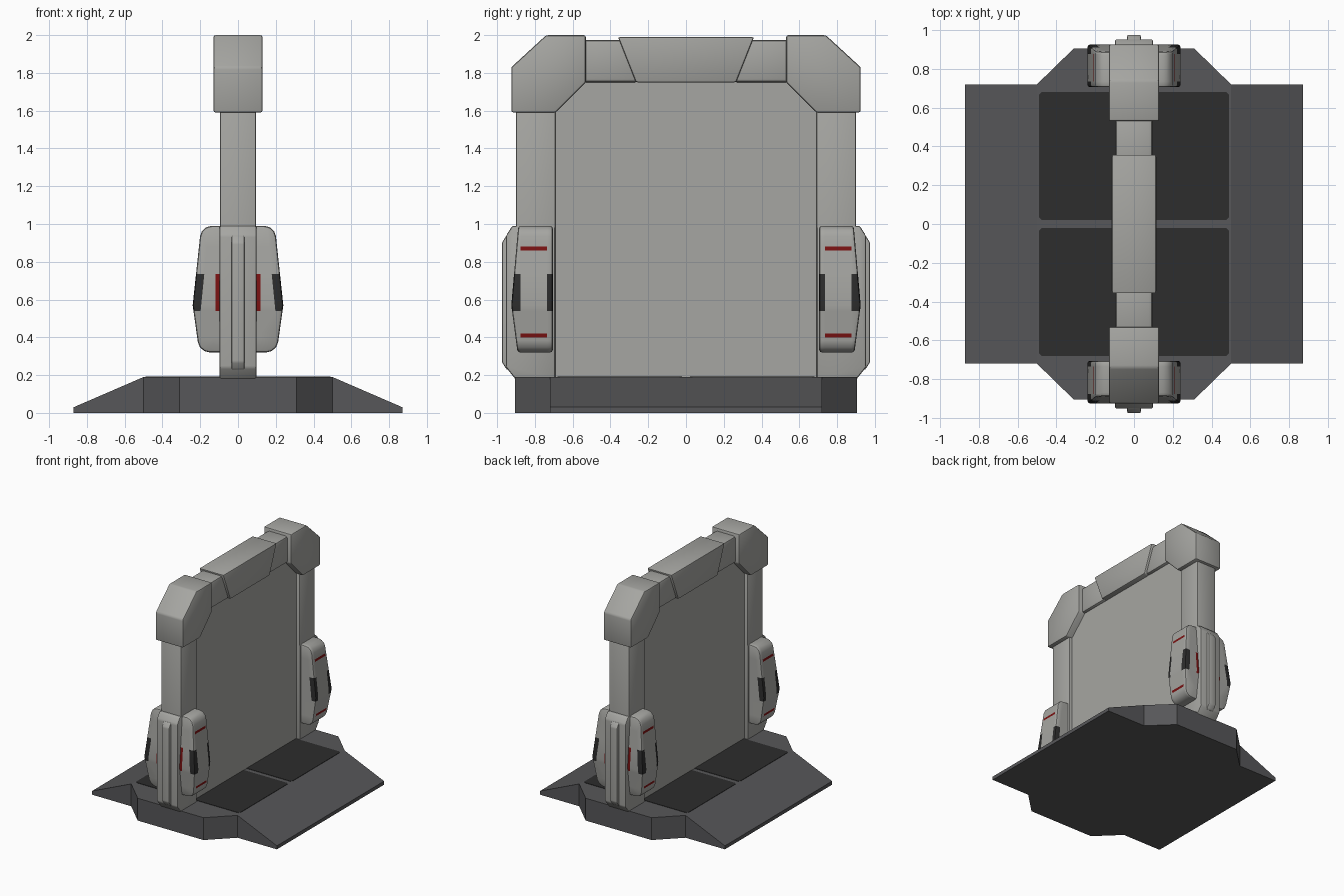
import bpy, bmesh, math
from mathutils import Vector

if "Cube" in bpy.data.objects:
    bpy.data.objects.remove(bpy.data.objects["Cube"])


def material(name, rgb):
    m = bpy.data.materials.new(name)
    m.diffuse_color = (*rgb, 1)
    m.use_nodes = True
    m.node_tree.nodes["Principled BSDF"].inputs["Base Color"].default_value = m.diffuse_color
    return m


GREY = material("light grey", (0.38, 0.38, 0.36))
DARK = material("dark grey", (0.095, 0.095, 0.1))
BLACK = material("black", (0.026, 0.026, 0.026))
RED = material("red", (0.2, 0.006, 0.006))


def finish(bm, name, mats, sx=1, sy=1):
    """Turn a bmesh into an object, optionally mirrored in x or y."""
    bm = bm.copy()
    for v in bm.verts:
        v.co.x *= sx
        v.co.y *= sy
    bmesh.ops.recalc_face_normals(bm, faces=bm.faces)
    me = bpy.data.meshes.new(name)
    bm.to_mesh(me)
    bm.free()
    for m in mats:
        me.materials.append(m)
    me.shade_smooth()
    me.set_sharp_from_angle(angle=math.radians(35))
    ob = bpy.data.objects.new(name, me)
    bpy.context.collection.objects.link(ob)


def prism(profile, axis, lo, hi, bevel=0.0):
    """Extrude a closed profile along an axis (0 = x, 1 = y, 2 = z)."""
    bm = bmesh.new()
    rings = []
    for d in (lo, hi):
        ring = []
        for p in profile:
            c = list(p)
            c.insert(axis, d)
            ring.append(bm.verts.new(c))
        rings.append(ring)
    a, b = rings
    n = len(a)
    bm.faces.new(a)
    bm.faces.new(b[::-1])
    for i in range(n):
        bm.faces.new((a[i], b[i], b[(i + 1) % n], a[(i + 1) % n]))
    bmesh.ops.recalc_face_normals(bm, faces=bm.faces)
    if bevel:
        bmesh.ops.bevel(bm, geom=bm.edges[:], offset=bevel, segments=2,
                        profile=0.5, affect='EDGES', clamp_overlap=True)
    return bm


def rect(a0, a1, b0, b1):
    return [(a0, b0), (a1, b0), (a1, b1), (a0, b1)]


# Base: octagonal middle with a ramp on each side
octagon = [(0.5, -0.72), (0.5, 0.72), (0.31, 0.905), (-0.31, 0.905),
           (-0.5, 0.72), (-0.5, -0.72), (-0.31, -0.905), (0.31, -0.905)]
finish(prism(octagon, 2, 0, 0.19), "base_platform", [DARK])
ramp = prism([(0.5, 0), (0.87, 0), (0.87, 0.03), (0.5, 0.19)], 1, -0.72, 0.72)
for s, side in ((1, "right"), (-1, "left")):
    finish(ramp, "ramp_" + side, [DARK], sx=s)

# Floor pads
c = 0.015
pad = [(-0.49 + c, 0.02), (0.49 - c, 0.02), (0.49, 0.02 + c), (0.49, 0.68 - c),
       (0.49 - c, 0.68), (-0.49 + c, 0.68), (-0.49, 0.68 - c), (-0.49, 0.02 + c)]
pad_bm = prism(pad, 2, 0.186, 0.193)

# Central panel filling the gate
panel = [(-0.69, 0.18), (0.69, 0.18), (0.69, 1.6), (0.53, 1.76),
         (-0.53, 1.76), (-0.69, 1.6)]
finish(prism(panel, 0, -0.068, 0.068), "gate_panel", [GREY])

# Top beam
beam = [(-0.265, 1.75), (0.265, 1.75), (0.36, 1.99), (-0.36, 1.99)]
finish(prism(beam, 0, -0.115, 0.115, 0.01), "top_beam", [GREY])

# Uprights, corner caps and lower guards
post_bm = prism(rect(-0.095, 0.095, 0.69, 0.9), 2, 0.18, 1.62, 0.008)
link_bm = prism(rect(-0.095, 0.095, 1.75, 1.975), 1, 0.25, 0.56, 0.02)
cap_bm = prism([(0.925, 1.59), (0.925, 1.83), (0.74, 2.0), (0.53, 2.0),
                (0.53, 1.75), (0.69, 1.59)], 0, -0.13, 0.13, 0.012)
guard_bm = prism([(0.692, 0.175), (0.9, 0.175), (0.952, 0.24), (0.952, 0.94),
                  (0.92, 0.99), (0.692, 0.99)], 0, -0.098, 0.098, 0.01)
ridge_bm = prism([(0.9, 0.22), (0.95, 0.23), (0.975, 0.27), (0.975, 0.9),
                  (0.95, 0.94), (0.9, 0.94)], 0, -0.035, 0.035, 0.008)


def make_pod():
    """Side pod lofted through three levels, rounded, then cut for its details."""
    bm = bmesh.new()
    rings = [[bm.verts.new(p + (z,)) for p in rect(0.09, x, 0.705, y)]
             for z, x, y in ((0.32, 0.205, 0.892), (0.57, 0.24, 0.925),
                             (0.99, 0.195, 0.888))]
    bm.faces.new(rings[0])
    bm.faces.new(rings[2])
    for a, b in zip(rings, rings[1:]):
        for i in range(4):
            j = (i + 1) % 4
            bm.faces.new((a[i], a[j], b[j], b[i]))
    bmesh.ops.recalc_face_normals(bm, faces=bm.faces)
    ends = [e for e in bm.edges if all(v.co.x > 0.15 and not 0.4 < v.co.z < 0.9
                                       for v in e.verts)]
    bmesh.ops.bevel(bm, geom=ends, offset=0.055, segments=3, profile=0.5,
                    affect='EDGES')
    rim = [e for e in bm.edges if max(v.co.x for v in e.verts) > 0.1
           and e.calc_face_angle(0) > 0.9]
    bmesh.ops.bevel(bm, geom=rim, offset=0.014, segments=2, profile=0.5,
                    affect='EDGES')
    cuts = [((0, 0, z), (0, 0, 1)) for z in (0.4, 0.42, 0.54, 0.735, 0.86, 0.88)]
    cuts += [((0, y, 0), (0, 1, 0)) for y in (0.735, 0.875)]
    cuts += [((0.195, 0, 0.57), (1, 0, 0.1)), ((0.12, 0, 0), (1, 0, 0))]
    for co, no in cuts:
        bmesh.ops.bisect_plane(bm, geom=bm.verts[:] + bm.edges[:] + bm.faces[:],
                               plane_co=co, plane_no=no)
    bmesh.ops.recalc_face_normals(bm, faces=bm.faces)
    for f in bm.faces:
        x, y, z = f.calc_center_median()
        n = f.normal
        mid = 0.54 < z < 0.735
        middle_y = 0.735 < y < 0.875
        if mid and x > 0.195 - 0.1 * (z - 0.57) and not middle_y:
            f.material_index = 1          # corner vents
        elif mid and x < 0.12 and n.y > 0.7:
            f.material_index = 2          # upright red light
        elif n.x > 0.7 and middle_y and (0.4 < z < 0.42 or 0.86 < z < 0.88):
            f.material_index = 2          # level red lights
    return bm


pod_bm = make_pod()

# Mirror everything front to back, and the pods left to right
for sy, end in ((-1, "front"), (1, "back")):
    finish(pad_bm, "floor_pad_" + end, [BLACK], sy=sy)
    for bm, part in ((post_bm, "post"), (link_bm, "beam_link"), (cap_bm, "corner_cap"),
                     (guard_bm, "post_guard"), (ridge_bm, "guard_ridge")):
        finish(bm, part + "_" + end, [GREY], sy=sy)
    for sx, side in ((1, "right"), (-1, "left")):
        finish(pod_bm, f"side_pod_{end}_{side}", [GREY, BLACK, RED], sx=sx, sy=sy)
